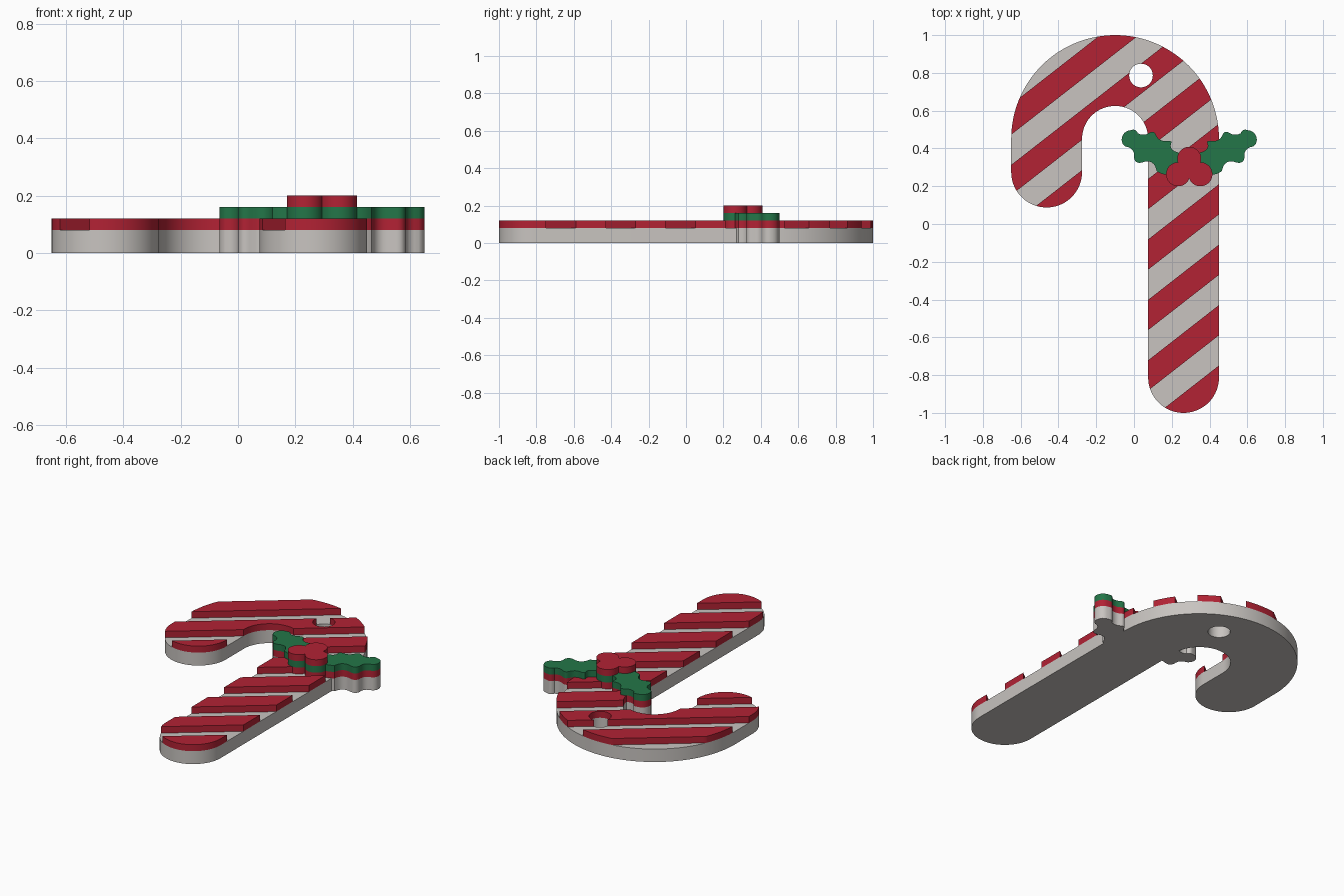
import bpy
import bmesh
from math import sin, cos, radians
from mathutils import Vector

old = bpy.data.objects.get("Cube")
if old:
    bpy.data.objects.remove(old, do_unlink=True)


def material(name, rgb):
    m = bpy.data.materials.new(name)
    m.use_nodes = True
    color = (*rgb, 1.0)
    m.diffuse_color = color
    m.node_tree.nodes["Principled BSDF"].inputs["Base Color"].default_value = color
    return m


WHITE = material("warm white", (0.578, 0.552, 0.527))
RED = material("candy red", (0.445, 0.016, 0.034))
GREEN = material("holly green", (0.017, 0.181, 0.065))

# Layer heights
BASE, STRIPE, LEAF, BERRY = 0.08, 0.12, 0.16, 0.20


def arc(cx, cy, r, start, end, steps=40):
    angles = [radians(start + (end - start) * i / steps) for i in range(steps + 1)]
    return [(cx + r * cos(a), cy + r * sin(a)) for a in angles]


def circle(cx, cy, r):
    return arc(cx, cy, r, 0, 360, 48)[:-1]


def scalloped(anchors, steps=6):
    """Closed outline; each anchor carries the bulge of the edge that follows it."""
    points = []
    for i, (x, y, bulge) in enumerate(anchors):
        nx, ny, _ = anchors[(i + 1) % len(anchors)]
        dx, dy = nx - x, ny - y
        count = steps if bulge else 1
        for k in range(count):
            t = k / count
            s = 4 * bulge * t * (1 - t)
            points.append((x + dx * t - dy * s, y + dy * t + dx * s))
    return points


def slab(name, loops, z0, z1, mat, band=None):
    """Flat plate with vertical walls; band = (point, point, normal) trims it to a strip."""
    bm = bmesh.new()
    for loop in loops:
        verts = [bm.verts.new((x, y, z0)) for x, y in loop]
        for i, v in enumerate(verts):
            bm.edges.new((v, verts[(i + 1) % len(verts)]))
    bmesh.ops.triangle_fill(bm, use_beauty=True, edges=bm.edges[:], normal=(0, 0, 1))
    if band:
        low, high, normal = band
        for point, direction in ((low, -normal), (high, normal)):
            bmesh.ops.bisect_plane(bm, geom=bm.verts[:] + bm.edges[:] + bm.faces[:],
                                   plane_co=point, plane_no=direction, clear_outer=True)
    rim = [e for e in bm.edges if len(e.link_faces) == 1]
    top = {v: bm.verts.new((v.co.x, v.co.y, z1)) for v in bm.verts[:]}
    for f in bm.faces[:]:
        bm.faces.new([top[v] for v in f.verts])
    for e in rim:
        a, b = e.verts
        bm.faces.new((a, b, top[b], top[a]))
    bmesh.ops.recalc_face_normals(bm, faces=bm.faces[:])
    mesh = bpy.data.meshes.new(name)
    bm.to_mesh(mesh)
    bm.free()
    mesh.materials.append(mat)
    obj = bpy.data.objects.new(name, mesh)
    bpy.context.collection.objects.link(obj)
    bpy.ops.object.select_all(action="DESELECT")
    obj.select_set(True)
    bpy.context.view_layer.objects.active = obj
    bpy.ops.object.shade_smooth_by_angle(angle=radians(30))
    return obj


# Cane body with hanging hole
cane = (arc(0.2625, -0.8125, 0.1875, 180, 360)
        + arc(-0.1, 0.45, 0.55, 0, 180, 72)
        + arc(-0.4625, 0.275, 0.1875, 180, 360)
        + arc(-0.1, 0.45, 0.175, 180, 0))
hole = circle(0.037, 0.786, 0.0625)
slab("cane_base", [cane, hole], 0, BASE, WHITE)

# Raised diagonal stripes
SLOPE, PERIOD, WIDTH, FIRST = 0.78, 0.32, 0.16, -1.26
across = Vector((-SLOPE, 1, 0)).normalized()
for i in range(8):
    start = FIRST + PERIOD * i
    strip = (Vector((0, start, 0)), Vector((0, start + WIDTH, 0)), across)
    slab(f"stripe_{i + 1}", [cane, hole], BASE, STRIPE, RED, strip)

# Holly leaf outlines, mirrored about the sprig centre
CENTRE = 0.2925
leaf = scalloped([
    (0.30, 0.29, 0), (0.40, 0.262, -0.1), (0.465, 0.28, 0.3), (0.545, 0.325, -0.25),
    (0.585, 0.35, 0.25), (0.63, 0.41, -0.15), (0.65, 0.45, -0.2), (0.60, 0.497, -0.25),
    (0.565, 0.48, 0.15), (0.50, 0.485, -0.25), (0.47, 0.475, 0.2), (0.41, 0.44, -0.1),
    (0.385, 0.435, 0.25), (0.37, 0.385, 0), (0.30, 0.36, 0)])
shapes = {
    "left_leaf": leaf,
    "right_leaf": [(2 * CENTRE - x, y) for x, y in reversed(leaf)],
    "left_berry": circle(CENTRE + 0.059, 0.2635, 0.0635),
    "right_berry": circle(CENTRE - 0.059, 0.2635, 0.0635),
    "top_berry": circle(CENTRE, 0.345, 0.0635),
}

# Stacked sprig layers: white, red, green, then red berry caps
for name, outline in shapes.items():
    slab(name + "_base", [outline], 0, BASE, WHITE)
    slab(name + "_middle", [outline], BASE, STRIPE, RED)
    slab(name + "_green", [outline], STRIPE, LEAF, GREEN)
    if "berry" in name:
        slab(name + "_cap", [outline], LEAF, BERRY, RED)
